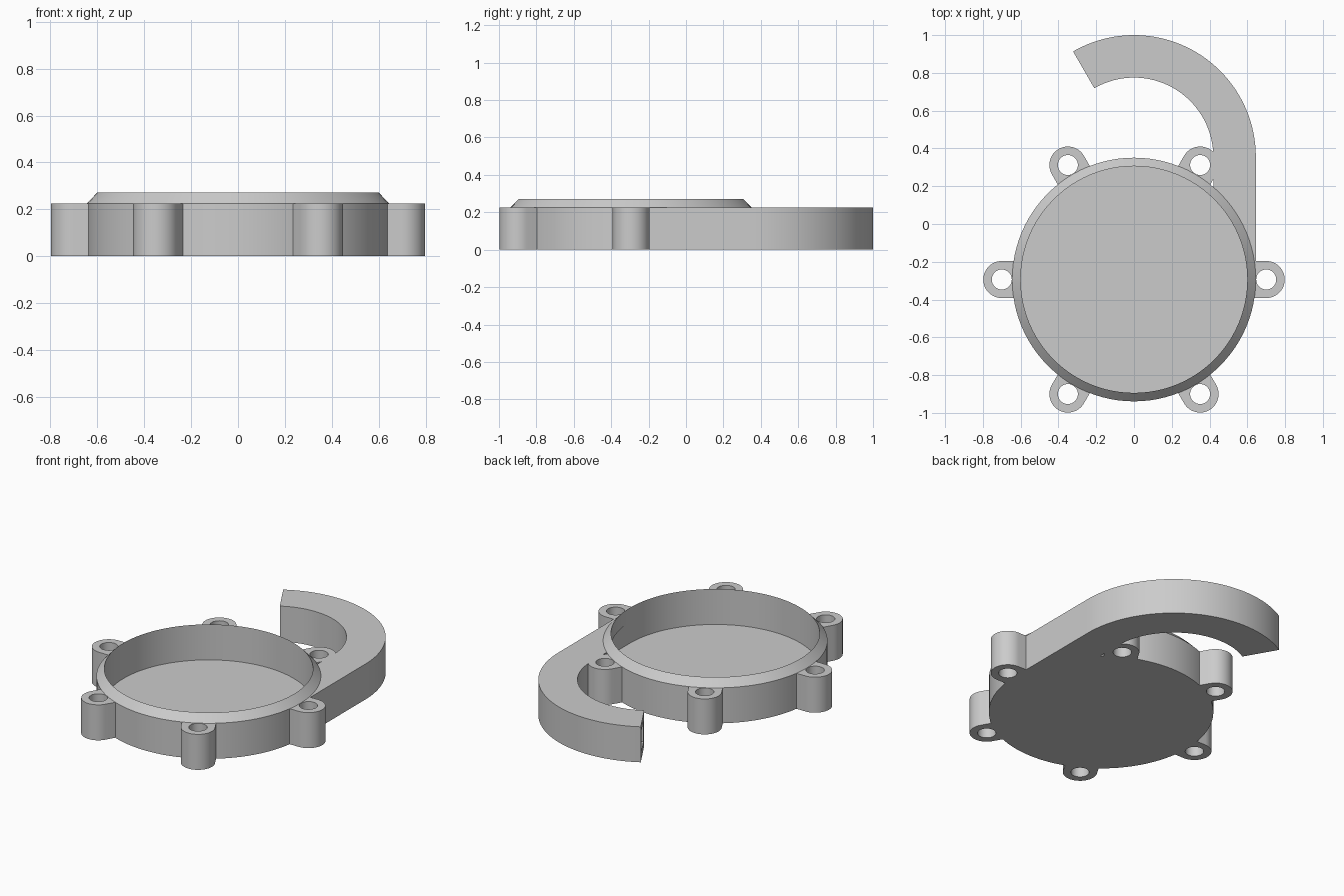
import bpy, bmesh
from math import cos, sin, pi, radians
from mathutils import Vector

if "Cube" in bpy.data.objects:
    bpy.data.objects.remove(bpy.data.objects["Cube"], do_unlink=True)

CUP_Y = -0.294         # cup centre
ARC_Y = 0.355          # centre of the curved outlet
R_OUT, R_IN = 0.645, 0.60
WALL = R_OUT - R_IN
BODY_H, RIM_H, FLOOR = 0.225, 0.272, 0.047
SEGS = 96

grey = bpy.data.materials.new("plain grey")
grey.use_nodes = True
grey.diffuse_color = (0.6, 0.6, 0.6, 1)
grey.node_tree.nodes["Principled BSDF"].inputs["Base Color"].default_value = (0.6, 0.6, 0.6, 1)


def loft(name, rings):
    """Closed solid through stacked rings of equal point count."""
    bm = bmesh.new()
    loops = [[bm.verts.new(p) for p in ring] for ring in rings]
    n = len(loops[0])
    for a, b in zip(loops, loops[1:]):
        for i in range(n):
            j = (i + 1) % n
            bm.faces.new((a[i], a[j], b[j], b[i]))
    bm.faces.new(loops[0][::-1])
    bm.faces.new(loops[-1])
    bmesh.ops.recalc_face_normals(bm, faces=bm.faces)
    mesh = bpy.data.meshes.new(name)
    bm.to_mesh(mesh)
    bm.free()
    mesh.materials.append(grey)
    obj = bpy.data.objects.new(name, mesh)
    bpy.context.collection.objects.link(obj)
    return obj


def prism(name, outline, z0, z1):
    return loft(name, [[(x, y, z) for x, y in outline] for z in (z0, z1)])


def arc(cx, cy, r, a0, a1, n):
    return [(cx + r * cos(a0 + (a1 - a0) * i / n),
             cy + r * sin(a0 + (a1 - a0) * i / n)) for i in range(n + 1)]


def circle(cx, cy, r, n):
    return arc(cx, cy, r, 0, 2 * pi, n)[:-1]


def hook(r_outer, r_inner, end):
    """Straight run beside the cup followed by a bend."""
    return ([(r_inner, CUP_Y), (r_outer, CUP_Y)]
            + arc(0, ARC_Y, r_outer, 0, radians(end), 48)
            + arc(0, ARC_Y, r_inner, radians(end), 0, 48))


def combine(target, tool, operation):
    mod = target.modifiers.new(operation.lower(), 'BOOLEAN')
    mod.operation = operation
    mod.solver = 'EXACT'
    mod.object = tool
    bpy.context.view_layer.objects.active = target
    bpy.ops.object.modifier_apply(modifier=mod.name)
    bpy.data.objects.remove(tool, do_unlink=True)


# Round cup with a chamfered rim
housing = loft("fan_housing", [
    [(x, y, z) for x, y in circle(0, CUP_Y, r, SEGS)]
    for r, z in ((R_OUT, 0), (R_OUT, BODY_H), (R_IN, RIM_H))])

# Curved outlet duct
combine(housing, prism("outlet_duct", hook(R_OUT, 0.42, 120), 0, BODY_H), 'UNION')

# Six mounting lugs around the cup
lug_centres = []
for k in range(6):
    a = k * pi / 3
    out, side = Vector((cos(a), sin(a))), Vector((-sin(a), cos(a)))
    base = Vector((0, CUP_Y))
    c = base + out * 0.7
    lug_centres.append(c)
    outline = arc(c.x, c.y, 0.098, a - pi / 2, a + pi / 2, 24)
    outline += [tuple(base + out * 0.61 + side * s) for s in (0.098, -0.098)]
    combine(housing, prism("mounting_lug", outline, 0, BODY_H), 'UNION')

# Cup cavity, duct channel and screw holes
combine(housing, prism("cavity", circle(0, CUP_Y, R_IN, SEGS), FLOOR, 0.4), 'DIFFERENCE')
combine(housing, prism("channel", hook(R_IN, 0.42 + WALL, 124), FLOOR, BODY_H - WALL),
        'DIFFERENCE')
for c in lug_centres:
    combine(housing, prism("screw_hole", circle(c.x, c.y, 0.053, 32), -0.1, 0.4), 'DIFFERENCE')

bpy.ops.object.select_all(action='DESELECT')
housing.select_set(True)
bpy.context.view_layer.objects.active = housing
bpy.ops.object.shade_smooth_by_angle(angle=radians(30))
